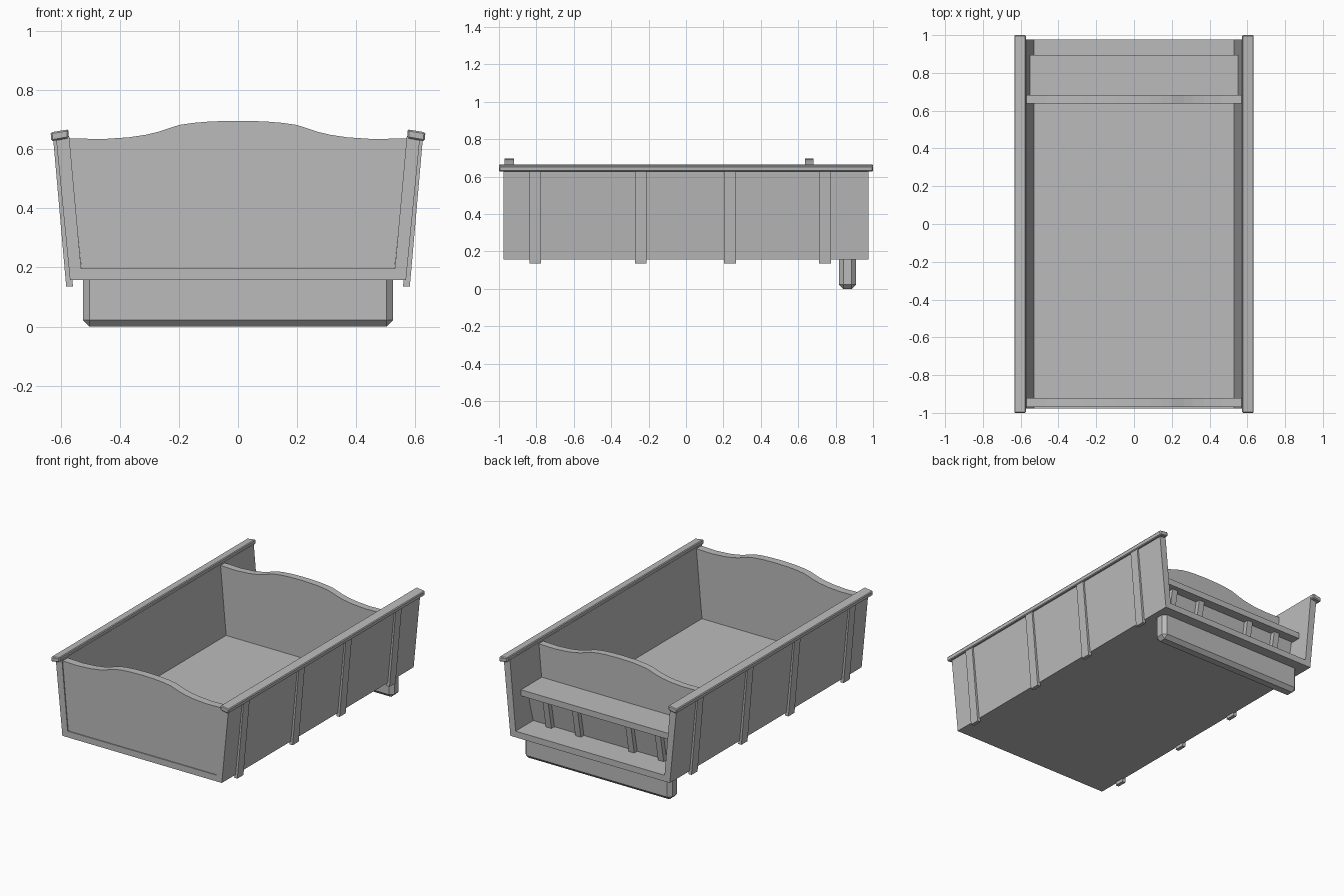
import bpy, bmesh

cube = bpy.data.objects.get("Cube")
if cube:
    bpy.data.objects.remove(cube, do_unlink=True)

grey = bpy.data.materials.new("plain_grey")
grey.use_nodes = True
colour = (0.5, 0.5, 0.5, 1)
grey.diffuse_color = colour
grey.node_tree.nodes["Principled BSDF"].inputs["Base Color"].default_value = colour


def extrude(name, profile, start, end, axis):
    """Extrude a closed 2D profile along 'x' (profile is y,z) or 'y' (profile is x,z)."""
    place = (lambda p, t: (t, p[0], p[1])) if axis == "x" else (lambda p, t: (p[0], t, p[1]))
    bm = bmesh.new()
    a = [bm.verts.new(place(p, start)) for p in profile]
    b = [bm.verts.new(place(p, end)) for p in profile]
    bm.faces.new(a)
    bm.faces.new(b[::-1])
    n = len(a)
    for i in range(n):
        j = (i + 1) % n
        bm.faces.new((a[i], b[i], b[j], a[j]))
    bmesh.ops.recalc_face_normals(bm, faces=bm.faces)
    mesh = bpy.data.meshes.new(name)
    bm.to_mesh(mesh)
    bm.free()
    mesh.materials.append(grey)
    ob = bpy.data.objects.new(name, mesh)
    bpy.context.collection.objects.link(ob)
    return ob


def chamfer(ob, width):
    mod = ob.modifiers.new("chamfer", "BEVEL")
    mod.width = width
    mod.segments = 1
    mod.limit_method = "ANGLE"


END = 0.976            # half length of the body
BASE, FLOOR = 0.157, 0.197

# Floor
extrude("floor", [(-0.568, BASE), (0.568, BASE), (0.571, FLOOR), (-0.571, FLOOR)], -END, END, "y")

# Leaning sides, each with a cap rail and four stakes
wall = [(0.568, BASE), (0.616, 0.645), (0.571, 0.645), (0.527, BASE)]
rail = [(0.573, 0.637), (0.631, 0.627), (0.634, 0.657), (0.573, 0.667)]
stake = [(0.558, 0.135), (0.581, 0.135), (0.625, 0.635), (0.602, 0.635)]
for s, side in ((1, "left"), (-1, "right")):
    def mirrored(points):
        return [(s * x, z) for x, z in points]
    extrude(side + "_wall", mirrored(wall), -END, END, "y")
    chamfer(extrude(side + "_rail", mirrored(rail), -1, 1, "y"), 0.005)
    for i, y in enumerate((-0.805, -0.243, 0.235, 0.743)):
        extrude(f"{side}_stake_{i + 1}", mirrored(stake), y - 0.031, y + 0.031, "y")

# End boards with a wavy top edge
crest = [(0.572, 0.637), (0.46, 0.634), (0.37, 0.64), (0.31, 0.649), (0.265, 0.66),
         (0.23, 0.672), (0.198, 0.682), (0.15, 0.689), (0.09, 0.694)]
half = [(0.529, FLOOR - 0.01)] + crest
board = half + [(0, 0.696)] + [(-x, z) for x, z in reversed(half)]
extrude("front_board", board, -0.97, -0.92, "y")
extrude("back_board", board, 0.637, 0.682, "y")

# Rear bench with a slanted riser and small battens
extrude("bench_seat", [(0.67, 0.388), (0.894, 0.388), (0.894, 0.427), (0.67, 0.427)], -0.55, 0.55, "x")
extrude("bench_riser", [(0.76, 0.19), (0.795, 0.19), (0.835, 0.4), (0.8, 0.4)], -0.54, 0.54, "x")
batten = [(0.785, 0.19), (0.825, 0.19), (0.865, 0.4), (0.825, 0.4)]
for i, x in enumerate((-0.4, -0.19, 0.19, 0.4)):
    extrude(f"bench_batten_{i + 1}", batten, x - 0.02, x + 0.02, "x")

# Beam under the rear
beam = extrude("rear_beam", [(0.818, 0), (0.909, 0), (0.909, 0.185), (0.818, 0.185)], -0.525, 0.525, "x")
chamfer(beam, 0.023)
